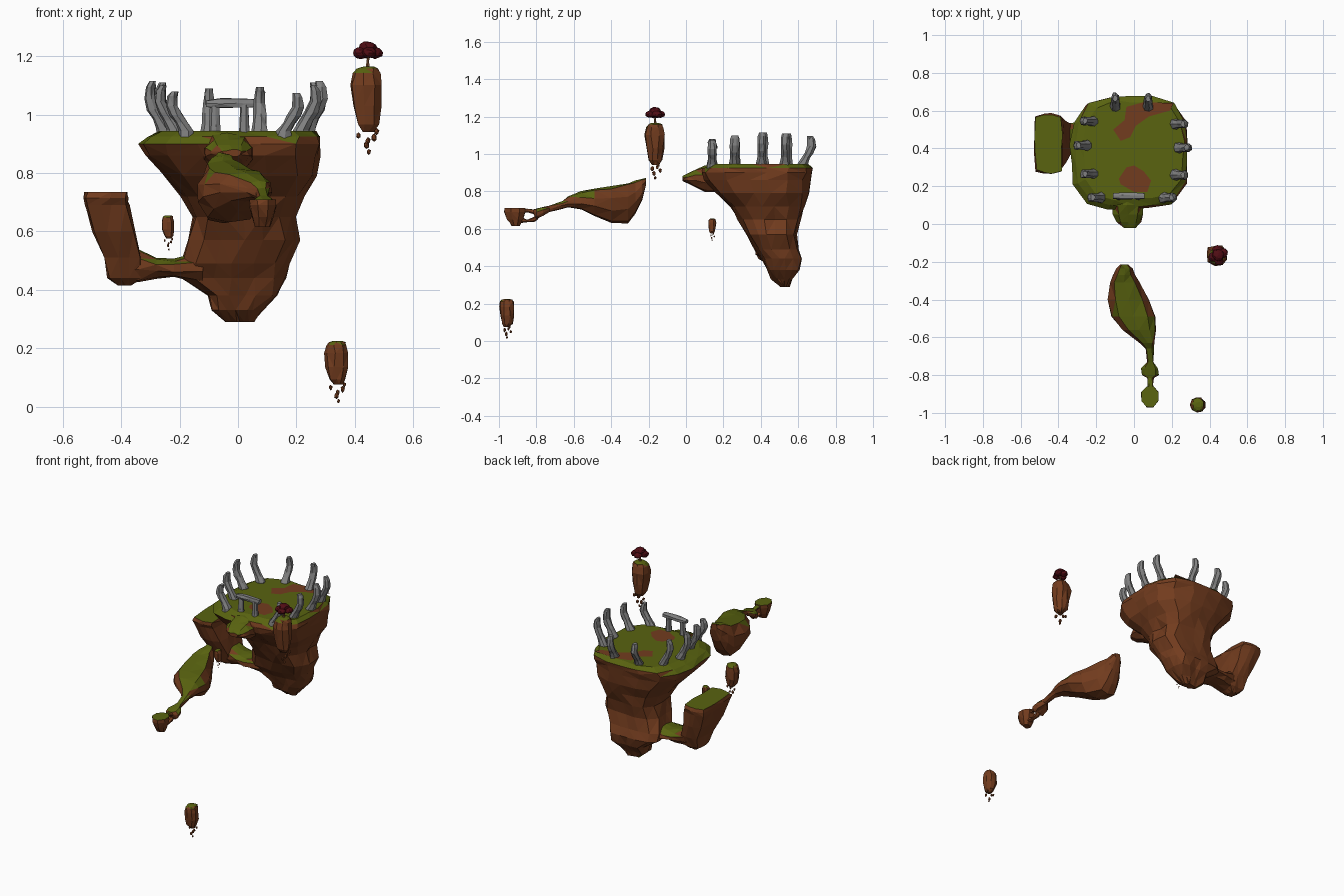
import bpy, bmesh, random
from math import sin, cos, pi, copysign
from mathutils import Vector

random.seed(4)

def material(name, rgb):
    m = bpy.data.materials.new(name)
    m.diffuse_color = (*rgb, 1)
    return m

DIRT = material("dirt", (0.17, 0.045, 0.013))
GRASS = material("grass", (0.10, 0.125, 0.005))
STONE = material("stone", (0.22, 0.22, 0.22))
WOOD = material("wood", (0.20, 0.08, 0.03))
LEAF = material("leaves", (0.08, 0.004, 0.007))

def finish(bm, name, mats, green=0.62):
    """Write a faceted mesh; upward faces take the second material."""
    bmesh.ops.triangulate(bm, faces=bm.faces[:])
    bmesh.ops.recalc_face_normals(bm, faces=bm.faces[:])
    bm.normal_update()
    me = bpy.data.meshes.new(name)
    for m in mats:
        me.materials.append(m)
    if len(mats) > 1:
        for f in bm.faces:
            f.material_index = int(f.normal.z > green)
    bm.to_mesh(me)
    bm.free()
    ob = bpy.data.objects.new(name, me)
    bpy.context.collection.objects.link(ob)
    return ob

def loft(name, sections, axis='z', n=12, p=2.5, jitter=0.0, mats=(DIRT, GRASS), green=0.62):
    """Skin rounded boxes (t, a0, a1, b0, b1) stacked along an axis."""
    bm = bmesh.new()
    rings = []
    for t, a0, a1, b0, b1 in sections:
        ring = []
        for i in range(n):
            w = 2 * pi * (i + 0.5) / n
            ca, sa = cos(w), sin(w)
            k = 1 / max(abs(ca), abs(sa)) if p > 8 else 1 / (abs(ca)**p + abs(sa)**p)**(1 / p)
            a = (a0 + a1) / 2 + (a1 - a0) / 2 * ca * k
            b = (b0 + b1) / 2 + (b1 - b0) / 2 * sa * k
            a += random.uniform(-jitter, jitter)
            b += random.uniform(-jitter, jitter)
            co = {'x': (t, a, b), 'y': (a, t, b), 'z': (a, b, t)}[axis]
            ring.append(bm.verts.new(co))
        rings.append(ring)
    for r, s in zip(rings, rings[1:]):
        for i in range(n):
            j = (i + 1) % n
            bm.faces.new((r[i], r[j], s[j], s[i]))
    bm.faces.new(rings[0])
    bm.faces.new(rings[-1])
    return finish(bm, name, mats, green)

# main floating island
loft("main_island", [
    (0.29, -0.04, 0.05, 0.51, 0.55), (0.33, -0.09, 0.08, 0.46, 0.57),
    (0.38, -0.10, 0.14, 0.44, 0.60), (0.44, -0.19, 0.16, 0.41, 0.62),
    (0.49, -0.20, 0.17, 0.37, 0.60), (0.57, -0.17, 0.205, 0.33, 0.59),
    (0.65, -0.15, 0.19, 0.28, 0.61), (0.72, -0.19, 0.22, 0.24, 0.63),
    (0.79, -0.25, 0.265, 0.16, 0.65), (0.86, -0.31, 0.28, 0.10, 0.66),
    (0.90, -0.335, 0.285, 0.075, 0.67), (0.925, -0.31, 0.28, 0.09, 0.672),
    (0.945, -0.27, 0.26, 0.13, 0.65)], n=18, p=3.5, jitter=0.009)

# grassy lip at the front edge
loft("front_lip", [
    (-0.02, -0.05, 0.01, 0.855, 0.88), (0.01, -0.09, 0.035, 0.845, 0.895),
    (0.05, -0.11, 0.05, 0.825, 0.915), (0.10, -0.12, 0.05, 0.80, 0.935),
    (0.20, -0.10, 0.05, 0.80, 0.94)], axis='y', n=10, p=3, jitter=0.004)

# bare soil patches on the plateau
for name, pts in {
    "front_soil": [(-0.07, .21), (-0.08, .24), (-0.04, .30), (0.0, .31), (.05, .28),
                   (.09, .23), (.07, .17), (0.0, .17)],
    "back_soil": [(-.11, .50), (-.07, .44), (-.02, .46), (.01, .52), (.08, .57), (.19, .60),
                  (.21, .64), (.05, .645), (-.04, .62), (-.05, .55)]}.items():
    bm = bmesh.new()
    bm.faces.new([bm.verts.new((x, y, 0.948)) for x, y in pts])
    finish(bm, name, (DIRT,))

# low side platform and the neck joining it to the island
loft("side_platform", [
    (0.415, -0.41, -0.37, 0.43, 0.48), (0.44, -0.445, -0.33, 0.39, 0.51),
    (0.51, -0.46, -0.33, 0.36, 0.54), (0.60, -0.495, -0.355, 0.31, 0.56),
    (0.69, -0.525, -0.375, 0.28, 0.58), (0.715, -0.53, -0.38, 0.265, 0.585),
    (0.735, -0.525, -0.38, 0.27, 0.58)], n=12, p=7, jitter=0.005)
loft("side_neck", [
    (-0.42, 0.40, 0.51, 0.43, 0.53), (-0.34, 0.38, 0.53, 0.43, 0.54),
    (-0.28, 0.38, 0.54, 0.435, 0.505), (-0.22, 0.37, 0.55, 0.44, 0.505),
    (-0.12, 0.38, 0.56, 0.42, 0.53)], axis='x', n=10, jitter=0.006, green=0.8)

# approach island, tapering into a thin path
loft("approach_island", [
    (-0.215, -0.07, -0.03, 0.83, 0.87), (-0.235, -0.09, -0.01, 0.75, 0.87),
    (-0.27, -0.11, 0.005, 0.68, 0.86), (-0.31, -0.13, 0.03, 0.63, 0.845),
    (-0.40, -0.14, 0.08, 0.635, 0.825), (-0.49, -0.12, 0.11, 0.67, 0.812),
    (-0.56, -0.06, 0.115, 0.70, 0.80), (-0.63, 0.03, 0.11, 0.715, 0.77),
    (-0.66, 0.06, 0.105, 0.71, 0.75), (-0.73, 0.07, 0.105, 0.69, 0.725),
    (-0.765, 0.035, 0.13, 0.67, 0.715), (-0.80, 0.04, 0.13, 0.65, 0.705),
    (-0.815, 0.07, 0.105, 0.68, 0.70), (-0.85, 0.073, 0.10, 0.69, 0.705),
    (-0.88, 0.07, 0.105, 0.68, 0.705)], axis='y', n=10, p=3, jitter=0.004)
loft("lower_strand", [
    (-0.79, 0.07, 0.10, 0.65, 0.69), (-0.81, 0.07, 0.10, 0.637, 0.665),
    (-0.85, 0.075, 0.10, 0.635, 0.648), (-0.89, 0.07, 0.105, 0.63, 0.67)],
    axis='y', n=6, mats=(DIRT,))
loft("end_platform", [
    (0.615, 0.06, 0.11, -0.93, -0.89), (0.65, 0.05, 0.12, -0.955, -0.87),
    (0.69, 0.04, 0.13, -0.97, -0.86), (0.71, 0.04, 0.13, -0.97, -0.86)],
    n=8, p=7, jitter=0.003)

# curved standing stones around the plateau: x, y, lean x, lean y, top
PILLARS = [(-.24, .545, -1, 0, 1.11), (-.275, .415, -1, 0, 1.115), (-.24, .265, -1, 0, 1.10),
           (-.20, .14, -1, 0, 1.08), (.24, .53, 1, 0, 1.11), (.26, .405, 1, 0, 1.115),
           (.24, .26, 1, 0, 1.10), (.18, .14, 1, 0, 1.075),
           (-.10, .645, 0, 1, 1.09), (.075, .645, 0, 1, 1.095)]
for i, (x, y, lx, ly, top) in enumerate(PILLARS):
    secs = []
    for f, off, a, b in [(0, -.025, .030, .030), (.18, -.022, .027, .028), (.35, -.005, .022, .022),
                         (.5, .012, .024, .023), (.7, .027, .020, .024), (.9, .025, .017, .022),
                         (1, .018, .012, .016)]:
        cx, cy = x + lx * off, y + ly * off
        secs.append((0.915 + f * (top - 0.915), cx - a, cx + a, cy - b, cy + b))
    loft(f"standing_stone_{i + 1}", secs, n=7, jitter=0.003, mats=(STONE,))

# stone gateway at the front
for side, x in (("left", -0.08), ("right", 0.022)):
    loft(f"gate_post_{side}", [
        (0.92, x - .021, x + .021, .125, .165), (0.96, x - .019, x + .019, .128, .162),
        (1.035, x - .015, x + .015, .132, .16)], n=7, jitter=0.002, mats=(STONE,))
loft("gate_lintel", [
    (-0.11, .133, .162, 1.027, 1.05), (-0.06, .13, .166, 1.022, 1.055),
    (0.0, .13, .166, 1.024, 1.056), (0.055, .133, .162, 1.025, 1.055)],
    axis='x', n=7, p=4, jitter=0.002, mats=(STONE,))

def floating_rock(name, x, y, z0, z1, r, low):
    """Tall grass-topped boulder with crumbs hanging below it."""
    h = z1 - z0
    secs = [(z0 + h * f, x + r * (d - s), x + r * (d + s), y - r * s, y + r * s)
            for f, s, d in [(0, .35, .15), (.12, .7, .1), (.4, .92, 0), (.72, 1, -.02),
                            (.9, .85, 0), (.97, .65, .05), (1, .35, .1)]]
    loft(name, secs, n=9, jitter=r * 0.1)
    for i, (u, v, w, s) in enumerate([(-.5, .2, .15, .17), (.5, -.3, .25, .2), (.1, .5, .4, .17),
                                      (0, -.1, .6, .2), (.65, .3, 0, .17), (.15, 0, .9, .14)]):
        c = Vector((x + u * r, y + v * r, z0 - w * (z0 - low)))
        bm = bmesh.new()
        bmesh.ops.create_icosphere(bm, subdivisions=1, radius=r * s)
        for q in bm.verts:
            q.co.z *= 1.4
            q.co = q.co * random.uniform(.8, 1.15) + c
        finish(f"{name}_crumb_{i + 1}" and bm, f"{name}_crumb_{i + 1}", (DIRT,))

floating_rock("tree_rock", 0.44, -0.165, 0.94, 1.165, 0.054, 0.865)
floating_rock("low_rock", 0.338, -0.957, 0.075, 0.225, 0.041, 0.012)
floating_rock("small_rock", -0.24, 0.14, 0.575, 0.655, 0.022, 0.535)

# small tree on its rock: trunk and leaf clumps
loft("tree_trunk", [
    (1.15, .434, .452, -.174, -.156), (1.18, .440, .450, -.170, -.160),
    (1.215, .443, .451, -.169, -.161)], n=6, mats=(WOOD,))
for i, (dx, dy, dz, r) in enumerate([(0, 0, .012, .032), (-.024, -.008, -.006, .028),
                                     (.024, .01, -.006, .028), (.004, -.027, -.006, .026),
                                     (-.004, .028, -.006, .026)]):
    bm = bmesh.new()
    bmesh.ops.create_icosphere(bm, subdivisions=2, radius=r)
    for v in bm.verts:
        v.co *= random.uniform(.88, 1.08)
        v.co.z *= 0.72
        v.co += Vector((0.445 + dx, -0.165 + dy, 1.218 + dz))
    finish(bm, f"leaf_clump_{i + 1}", (LEAF,))
